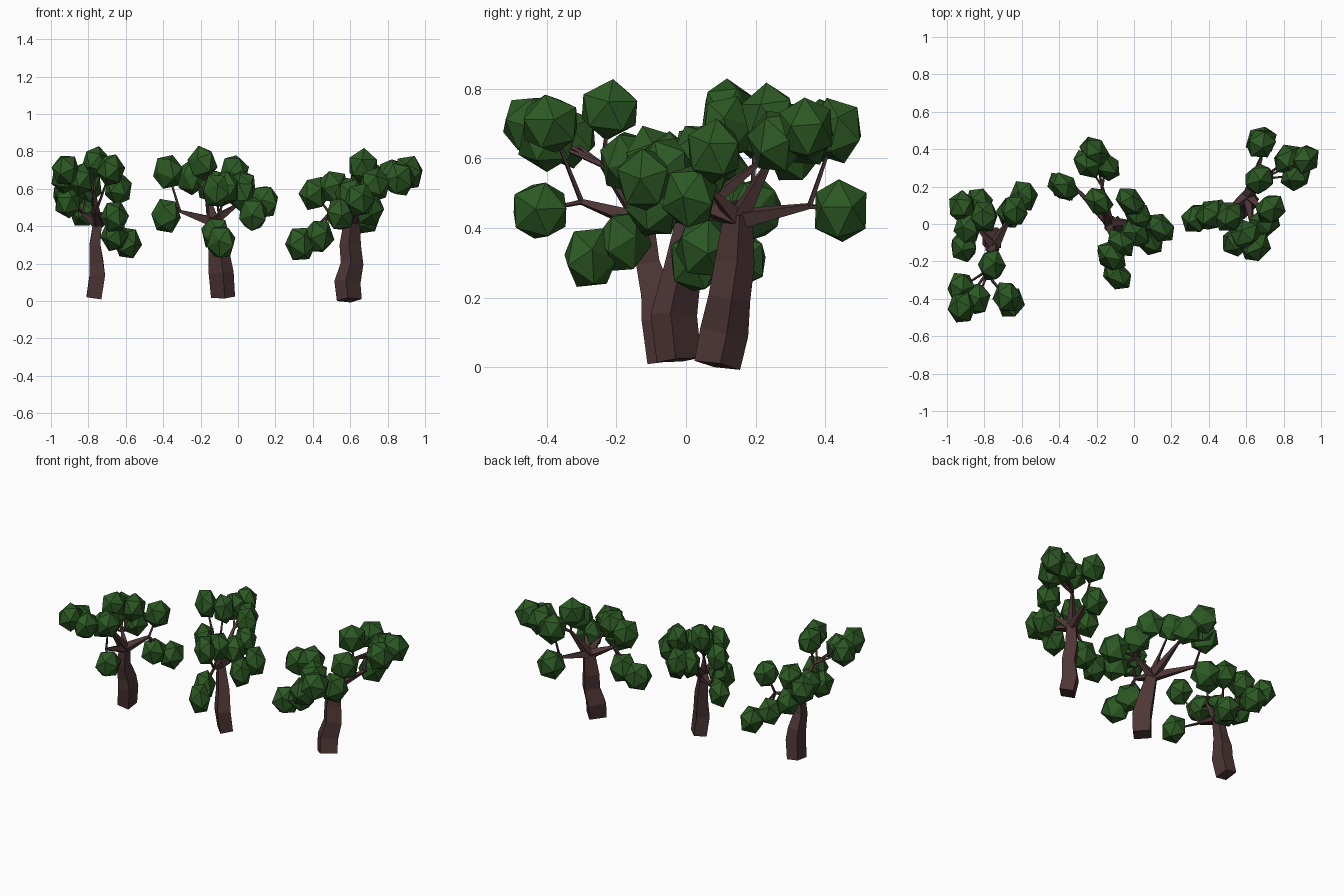
import bpy, bmesh, math, random
from mathutils import Vector, Euler, Matrix

random.seed(4)


def material(name, rgb):
    m = bpy.data.materials.new(name)
    m.diffuse_color = (*rgb, 1)
    return m


BARK = material("dark bark", (0.075, 0.036, 0.036))
LEAF = material("leaf green", (0.025, 0.098, 0.017))


def finish(bm, name, mat):
    bmesh.ops.recalc_face_normals(bm, faces=bm.faces)
    me = bpy.data.meshes.new(name)
    bm.to_mesh(me)
    bm.free()
    me.materials.append(mat)
    bpy.context.collection.objects.link(bpy.data.objects.new(name, me))


def limb(bm, pts, radii, twist, aspect=1.0):
    """Tapered four-sided tube along a path."""
    pts = [Vector(p) for p in pts]
    rings = []
    for i, p in enumerate(pts):
        d = (pts[min(i + 1, len(pts) - 1)] - pts[max(i - 1, 0)]).normalized()
        ref = Vector((1, 0, 0)) if abs(d.x) < 0.8 else Vector((0, 1, 0))
        u = (ref - d * ref.dot(d)).normalized()
        v = d.cross(u)
        a, b = (u * math.cos(twist) + v * math.sin(twist),
                v * math.cos(twist) - u * math.sin(twist))
        rings.append([bm.verts.new(p + (a * s * aspect + b * t) * radii[i])
                      for s, t in ((1, 1), (-1, 1), (-1, -1), (1, -1))])
    for r0, r1 in zip(rings, rings[1:]):
        for k in range(4):
            bm.faces.new((r0[k], r0[(k + 1) % 4], r1[(k + 1) % 4], r1[k]))
    bm.faces.new(rings[0][::-1])
    bm.faces.new(rings[-1])


def tree(name, trunk, radii, twist, aspect, clump_size, boughs):
    """boughs: list of (fork point, leaf clump centres)."""
    wood, leaves = bmesh.new(), bmesh.new()
    limb(wood, trunk, radii, twist, aspect)
    top = Vector(trunk[-1]) - Vector((0, 0, 0.015))
    spin = Matrix.Rotation(twist, 3, 'Z')
    squash = spin @ Matrix.Diagonal(clump_size) @ spin.transposed()
    for fork, clumps in boughs:
        limb(wood, [top, fork], [0.024, 0.007], 0.3)
        for c in clumps:
            # twig from fork to clump
            limb(wood, [fork, c], [0.006, 0.003], 0.3)
            # faceted leaf clump
            ball = bmesh.ops.create_icosphere(leaves, subdivisions=1, radius=1)["verts"]
            turn = Euler([random.uniform(0, 6.28) for _ in range(3)]).to_matrix()
            for v in ball:
                v.co = squash @ (turn @ v.co) + Vector(c)
    finish(wood, name + "_trunk_and_branches", BARK)
    finish(leaves, name + "_foliage", LEAF)


# left tree
tree("left_tree",
     [(-0.77, -0.065, 0.02), (-0.752, -0.08, 0.14), (-0.758, -0.085, 0.21),
      (-0.765, -0.11, 0.30), (-0.75, -0.12, 0.43)],
     [0.047, 0.048, 0.044, 0.034, 0.026], 0.0, 0.85, (0.078, 0.092, 0.091),
     [((-0.76, -0.30, 0.475), [(-0.66, -0.42, 0.45), (-0.68, -0.39, 0.70)]),
      ((-0.77, -0.24, 0.58), [(-0.76, -0.22, 0.74), (-0.92, -0.445, 0.70),
                              (-0.925, -0.34, 0.66), (-0.84, -0.40, 0.65)]),
      ((-0.67, 0.02, 0.46), [(-0.59, 0.15, 0.31), (-0.66, 0.06, 0.35), (-0.64, 0.07, 0.60)]),
      ((-0.83, -0.03, 0.47), [(-0.91, -0.12, 0.53), (-0.83, 0.11, 0.48), (-0.92, 0.09, 0.57),
                              (-0.80, 0.04, 0.61), (-0.89, -0.02, 0.57)])])

# middle tree
tree("middle_tree",
     [(-0.08, -0.02, 0.02), (-0.09, -0.035, 0.15), (-0.105, -0.01, 0.28), (-0.135, 0.01, 0.44)],
     [0.052, 0.054, 0.044, 0.028], math.pi / 4, 0.75, (0.070, 0.094, 0.099),
     [((-0.31, 0.19, 0.48), [(-0.375, 0.20, 0.69), (-0.385, 0.20, 0.455)]),
      ((-0.17, 0.20, 0.58), [(-0.21, 0.39, 0.68), (-0.25, 0.32, 0.66), (-0.15, 0.31, 0.62)]),
      ((-0.16, 0.04, 0.56), [(-0.19, 0.12, 0.735)]),
      ((-0.01, 0.01, 0.51), [(-0.02, 0.12, 0.69), (0.02, 0.05, 0.61), (0.14, -0.02, 0.53),
                             (0.08, -0.09, 0.465), (0.01, -0.05, 0.58)]),
      ((-0.10, -0.11, 0.45), [(-0.07, -0.10, 0.60), (-0.12, -0.18, 0.36),
                              (-0.09, -0.275, 0.315), (-0.12, -0.17, 0.59)])])

# right tree
tree("right_tree",
     [(0.595, 0.09, 0.005), (0.585, 0.11, 0.10), (0.61, 0.125, 0.20),
      (0.60, 0.14, 0.30), (0.61, 0.15, 0.44)],
     [0.042, 0.044, 0.038, 0.036, 0.026], math.pi / 4, 1.25, (0.092, 0.081, 0.099),
     [((0.68, 0.355, 0.463), [(0.68, 0.445, 0.45), (0.68, 0.43, 0.68)]),
      ((0.68, 0.24, 0.59), [(0.67, 0.24, 0.72), (0.91, 0.345, 0.685),
                            (0.865, 0.26, 0.65), (0.825, 0.345, 0.67)]),
      ((0.49, 0.06, 0.47), [(0.335, 0.03, 0.305), (0.43, 0.05, 0.345),
                            (0.41, 0.05, 0.575), (0.51, 0.04, 0.61)]),
      ((0.63, -0.01, 0.48), [(0.55, -0.09, 0.465), (0.60, -0.06, 0.57), (0.65, -0.12, 0.54)]),
      ((0.68, 0.08, 0.50), [(0.73, 0.08, 0.62), (0.70, 0.01, 0.49)])])
